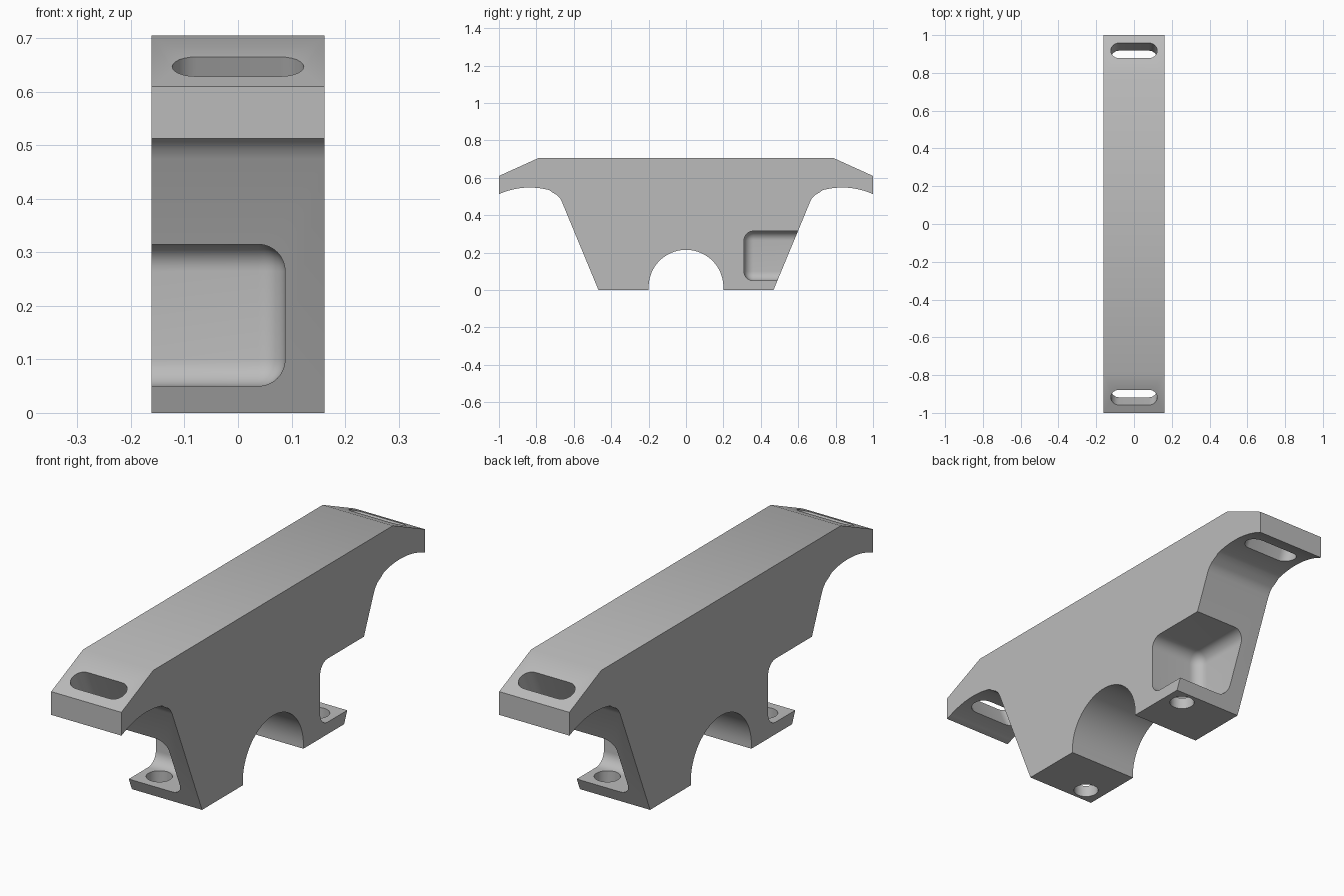
import bpy, bmesh, math
from mathutils import Matrix, Vector

cube = bpy.data.objects.get("Cube")
if cube:
    bpy.data.objects.remove(cube, do_unlink=True)

HALF_W = 0.162

grey = bpy.data.materials.new("plain grey")
grey.use_nodes = True
grey.diffuse_color = (0.5, 0.5, 0.5, 1)
grey.node_tree.nodes["Principled BSDF"].inputs["Base Color"].default_value = (0.5, 0.5, 0.5, 1)


def finish(bm, name):
    bmesh.ops.recalc_face_normals(bm, faces=bm.faces)
    mesh = bpy.data.meshes.new(name)
    bm.to_mesh(mesh)
    bm.free()
    mesh.materials.append(grey)
    ob = bpy.data.objects.new(name, mesh)
    bpy.context.collection.objects.link(ob)
    return ob


def prism(name, points, axis):
    """Extrude a closed outline along the given vector."""
    bm = bmesh.new()
    face = bm.faces.new([bm.verts.new(p) for p in points])
    new = bmesh.ops.extrude_face_region(bm, geom=[face])["geom"]
    bmesh.ops.translate(bm, vec=axis, verts=[v for v in new if isinstance(v, bmesh.types.BMVert)])
    return finish(bm, name)


def arc(cx, cy, r, start, end, steps):
    angles = [math.radians(start + (end - start) * i / steps) for i in range(steps + 1)]
    return [(cx + r * math.cos(a), cy + r * math.sin(a)) for a in angles]


# Side outline: half arch, foot, sloped leg, curved underside, chamfered end
half = [p for p in arc(0, 0.015, 0.2, 90, 0, 20)]
half += [(0.2, 0), (0.468, 0), (0.665, 0.475), (0.675, 0.493), (0.69, 0.508), (0.713, 0.521)]
half += arc(0.835, 0.148, 0.4, 105, 66, 12)
half += [(1, 0.513), (1, 0.61), (0.79, 0.705)]
outline = half + [(-y, z) for y, z in reversed(half[1:])]
body = prism("bracket_body", [(-HALF_W, y, z) for y, z in outline], (2 * HALF_W, 0, 0))

# Cutters for one end, then turned half a circle for the other
cutters = []
for turn in (0, math.pi):
    # Rounded pocket open to the side and the end
    lo, hi = Vector((-0.088, 0.31, 0.05)), Vector((0.4, 0.9, 0.315))
    bm = bmesh.new()
    bmesh.ops.create_cube(bm, size=1)
    bmesh.ops.scale(bm, vec=hi - lo, verts=bm.verts)
    bmesh.ops.translate(bm, vec=(lo + hi) / 2, verts=bm.verts)
    bmesh.ops.bevel(bm, geom=bm.edges[:], offset=0.05, segments=8, profile=0.5, affect="EDGES")
    pocket = finish(bm, "pocket_cutter")

    # Bolt hole through the foot
    ring = arc(0.081, 0.403, 0.05, 0, 345, 23)
    hole = prism("bolt_hole_cutter", [(x, y, -0.1) for x, y in ring], (0, 0, 0.25))

    # Long slot square to the chamfered end
    ring = arc(0.079, 0, 0.044, -90, 90, 12) + arc(-0.079, 0, 0.044, 90, 270, 12)
    slot = prism("slot_cutter", [(x, y, -0.2) for x, y in ring], (0, 0, 0.4))
    tilt = math.atan2(0.095, 0.21)
    slot.data.transform(Matrix.Translation((0, 0.918, 0.647)) @ Matrix.Rotation(-tilt, 4, "X"))

    for ob in (pocket, hole, slot):
        ob.data.transform(Matrix.Rotation(turn, 4, "Z"))
        ob.hide_render = True
        cutters.append(ob)

# Cut and apply
bpy.context.view_layer.objects.active = body
for ob in cutters:
    mod = body.modifiers.new("cut", "BOOLEAN")
    mod.operation = "DIFFERENCE"
    mod.solver = "EXACT"
    mod.object = ob
    bpy.ops.object.modifier_apply(modifier=mod.name)
for ob in cutters:
    bpy.data.objects.remove(ob, do_unlink=True)

bpy.ops.object.select_all(action="DESELECT")
body.select_set(True)
bpy.ops.object.shade_smooth_by_angle(angle=math.radians(30))
